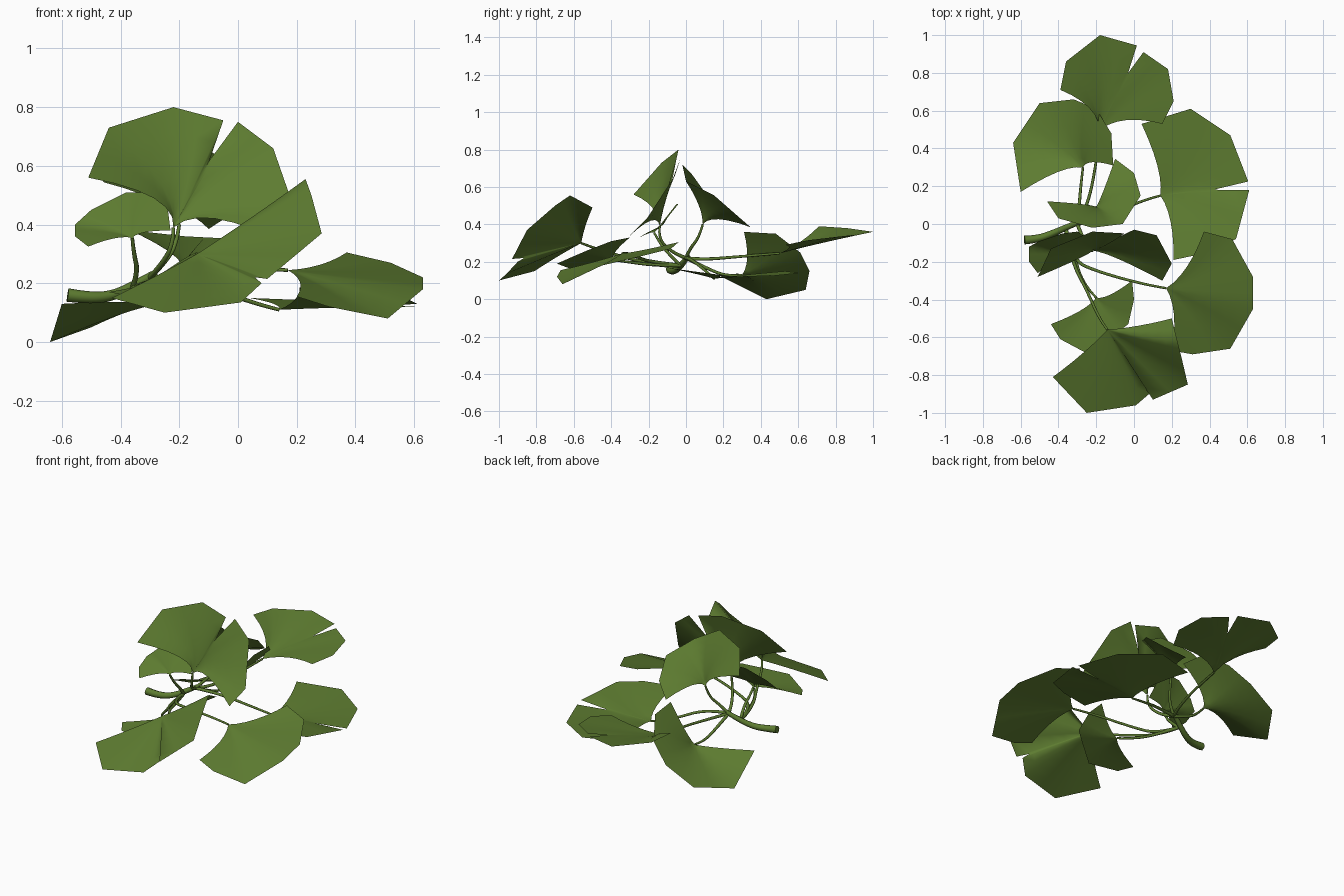
import bpy, bmesh
from mathutils import Vector

if "Cube" in bpy.data.objects:
    bpy.data.objects.remove(bpy.data.objects["Cube"])

green = bpy.data.materials.new("leaf_green")
green.diffuse_color = (0.11, 0.2, 0.03, 1)
green.use_nodes = True
green.node_tree.nodes["Principled BSDF"].inputs["Base Color"].default_value = green.diffuse_color


def finish(ob, angle):
    bpy.ops.object.select_all(action='DESELECT')
    ob.select_set(True)
    bpy.context.view_layer.objects.active = ob
    if ob.type == 'CURVE':
        bpy.ops.object.convert(target='MESH')
    bpy.ops.object.shade_smooth_by_angle(angle=angle)


def leaf(name, base, rim, rings=6, flare=0.5):
    """Fan-shaped blade: rings spread from the base to the rim, flaring like a funnel.
    A plain number in the rim is a notch: its depth as a share of the blade length."""
    base = Vector(base)
    vs = [p if isinstance(p, float) else Vector(p) - base for p in rim]
    for i, v in enumerate(vs):
        if isinstance(v, float):
            vs[i] = (vs[i - 1] + vs[i + 1]) * 0.5 * v
    spokes = []
    for a, b in zip(vs, vs[1:]):
        spokes += [a, a.lerp(b, 0.5)]
    spokes.append(vs[-1])
    mean = sum(spokes, Vector()) / len(spokes)
    bm = bmesh.new()
    root = bm.verts.new(base)
    prev = None
    for i in range(1, rings + 1):
        t = i / rings
        row = [bm.verts.new(base + v * t + (mean - v) * flare * t * (1 - t))
               for v in spokes]
        for j in range(len(row) - 1):
            if prev:
                bm.faces.new((prev[j], row[j], row[j + 1], prev[j + 1]))
            else:
                bm.faces.new((root, row[j], row[j + 1]))
        prev = row
    bm.normal_update()
    if sum(f.normal.z * f.calc_area() for f in bm.faces) < 0:
        bmesh.ops.reverse_faces(bm, faces=bm.faces[:])
    me = bpy.data.meshes.new(name)
    bm.to_mesh(me)
    bm.free()
    me.materials.append(green)
    ob = bpy.data.objects.new(name, me)
    bpy.context.collection.objects.link(ob)
    finish(ob, 1.0)


def stalk(name, pts, r0, r1):
    """Tapered round stalk along a smooth path."""
    cu = bpy.data.curves.new(name, 'CURVE')
    cu.dimensions = '3D'
    cu.bevel_depth = 1.0
    cu.bevel_resolution = 2
    cu.use_fill_caps = True
    sp = cu.splines.new('NURBS')
    sp.points.add(len(pts) - 1)
    for i, p in enumerate(pts):
        sp.points[i].co = (*p, 1)
        sp.points[i].radius = r0 + (r1 - r0) * i / (len(pts) - 1)
    sp.use_endpoint_u = True
    sp.order_u = 3
    sp.resolution_u = 5
    cu.materials.append(green)
    ob = bpy.data.objects.new(name, cu)
    bpy.context.collection.objects.link(ob)
    finish(ob, 0.8)


# woody twig
stalk("twig", [(-.58, -.085, .16), (-.51, -.08, .15), (-.43, -.05, .155),
               (-.34, -.01, .2), (-.29, .01, .23)], .023, .013)

# blades: stalk end, then the rim from one side to the other
BACK, LEFT, RIGHT = (-.18, .5, .245), (-.27, .3, .13), (.14, .15, .11)
FRONT_RIGHT, FRONT, LOW = (.17, -.34, .245), (-.14, -.56, .3), (-.2, -.39, .21)
TALL, SMALL, REAR = (-.22, -.14, .39), (-.36, -.17, .355), (-.2, .09, .4)

leaf("back_leaf", BACK, [(-.39, .71, .39), (-.36, .86, .38), (-.18, 1, .36), (.015, .945, .35),
     .7, (.05, .91, .345), (.18, .82, .335), (.21, .65, .315), (.15, .53, .29)])
leaf("left_leaf", LEFT, [(-.6, .17, .13), (-.64, .43, 0), (-.5, .64, .05), (-.32, .66, .15),
     (-.2, .61, .25), (-.12, .48, .35), (-.11, .31, .36)])
leaf("right_leaf", RIGHT, [(.04, .53, .15), (.3, .61, .14), (.51, .47, .125), (.605, .225, .12),
     .6, (.61, .18, .13), (.54, -.08, .165), (.4, -.15, .18), (.21, -.19, .185)],
     flare=.35)
leaf("front_right_leaf", FRONT_RIGHT, [(.37, -.04, .305), (.52, -.08, .27), (.63, -.28, .22),
     (.63, -.45, .18), (.51, -.66, .08), (.31, -.69, .12), (.2, -.67, .155)], flare=.4)
leaf("front_leaf", FRONT, [(-.43, -.81, .15), (-.25, -1, .1), (.01, -.96, .135),
     (.08, -.9, .2), .86, (.1, -.93, .215), (.285, -.85, .37),
     (.25, -.7, .5), (.23, -.62, .555), (.2, -.5, .49)], flare=.1)
leaf("low_leaf", LOW, [(-.44, -.53, .17), (-.39, -.61, .16), (-.24, -.69, .19),
     (-.12, -.6, .23), (-.03, -.53, .26), (0, -.4, .31), (-.01, -.3, .33)])
leaf("tall_leaf", TALL, [(-.51, -.28, .56), (-.44, -.13, .73), (-.22, -.04, .8),
     (-.05, -.05, .755), .63, (0, -.03, .75), (.12, -.06, .66),
     (.2, -.21, .43), (.15, -.3, .34)], flare=.75)
leaf("small_leaf", SMALL, [(-.51, -.26, .325), (-.555, -.2, .36), (-.555, -.12, .4),
     (-.5, -.09, .45), (-.38, -.05, .51), (-.3, -.04, .51), (-.24, -.08, .46),
     (-.23, -.14, .38)])
leaf("rear_leaf", REAR, [(-.46, .12, .545), (-.4, .03, .67), (-.22, -.02, .72),
     (-.06, 0, .63), (.035, .15, .555), (0, .27, .45), (-.1, .345, .385)], flare=.75)

# leaf stalks from the twig to each blade
TIP, FORK = (-.3, 0, .22), (-.36, -.03, .18)
for name, start, mids, end in [
        ("back", TIP, [(-.25, .08, .21), (-.2, .31, .23)], BACK),
        ("left", TIP, [(-.29, .1, .17), (-.28, .22, .12)], LEFT),
        ("right", TIP, [(-.16, .02, .22), (.02, .12, .14)], RIGHT),
        ("front_right", FORK, [(-.33, -.19, .2), (-.2, -.25, .22), (.05, -.32, .25)], FRONT_RIGHT),
        ("front", FORK, [(-.33, -.2, .19), (-.25, -.35, .23), (-.18, -.51, .28)], FRONT),
        ("low", FORK, [(-.32, -.16, .18), (-.27, -.32, .2)], LOW),
        ("tall", TIP, [(-.27, -.08, .25), (-.22, -.15, .33)], TALL),
        ("small", FORK, [(-.34, -.09, .24), (-.355, -.14, .3)], SMALL),
        ("rear", TIP, [(-.25, .02, .27), (-.21, .07, .33)], REAR)]:
    stalk(name + "_stalk", [start, *mids, end], .01, .006)
